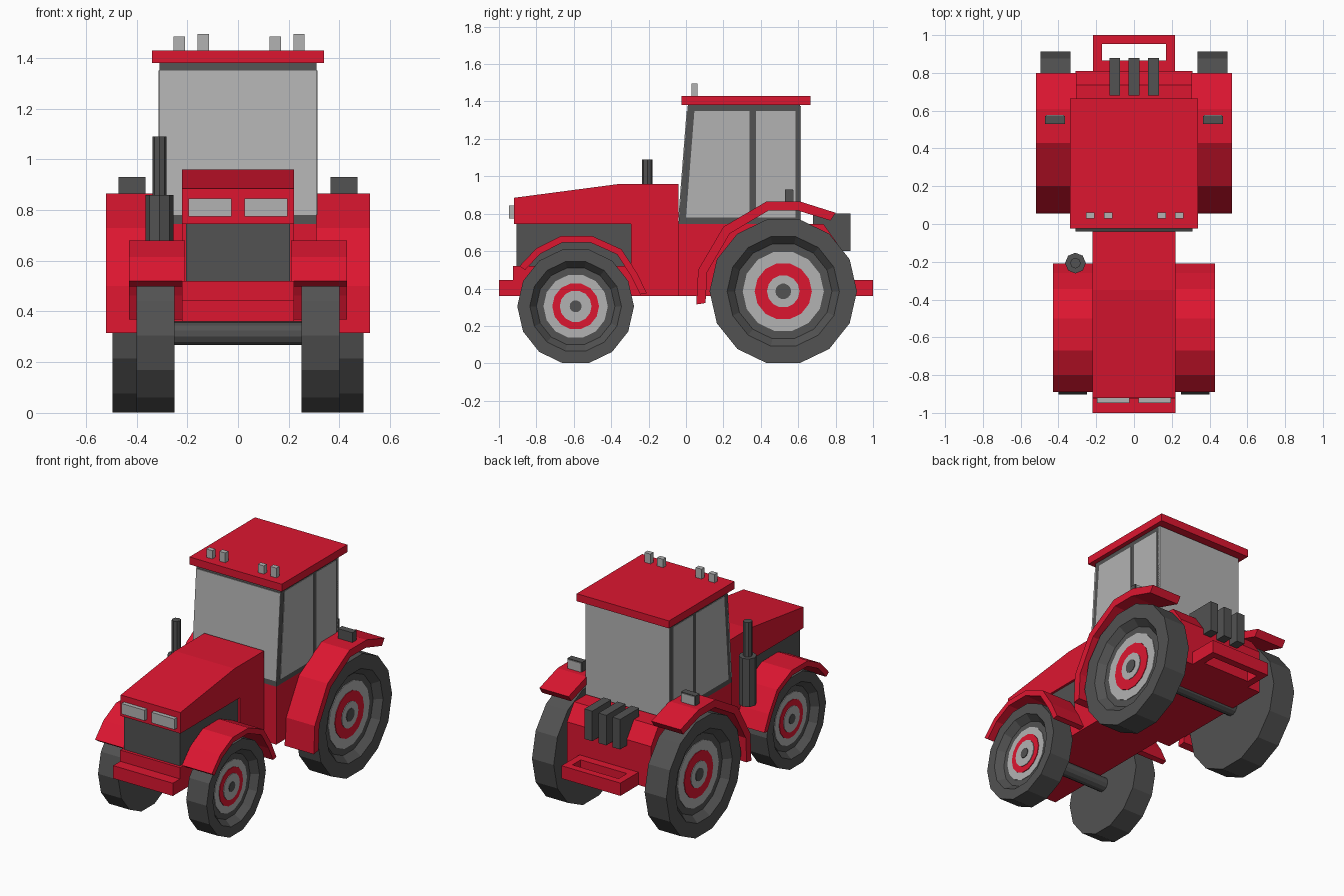
import bpy, bmesh, math
from mathutils import Vector

if "Cube" in bpy.data.objects:
    bpy.data.objects.remove(bpy.data.objects["Cube"])


def material(name, rgb):
    m = bpy.data.materials.new(name)
    m.diffuse_color = (*rgb, 1)
    m.use_nodes = True
    m.node_tree.nodes["Principled BSDF"].inputs["Base Color"].default_value = m.diffuse_color
    return m


RED = material("red_paint", (0.72, 0.008, 0.03))
DARK = material("dark_grey", (0.085, 0.085, 0.085))
LIGHT = material("light_grey", (0.45, 0.45, 0.45))


def finish(name, bm, mat, mirror=False):
    bmesh.ops.recalc_face_normals(bm, faces=bm.faces)
    me = bpy.data.meshes.new(name)
    bm.to_mesh(me)
    bm.free()
    me.materials.append(mat)
    ob = bpy.data.objects.new(name, me)
    bpy.context.collection.objects.link(ob)
    if mirror:
        mod = ob.modifiers.new("mirror", 'MIRROR')
        mod.use_mirror_merge = False
    return ob


def prism(name, pts, x0, x1, mat, mirror=False):
    """Side profile of (y, z) points extruded from x0 to x1."""
    bm = bmesh.new()
    face = bm.faces.new([bm.verts.new((x0, y, z)) for y, z in pts])
    ext = bmesh.ops.extrude_face_region(bm, geom=[face])
    verts = [v for v in ext["geom"] if isinstance(v, bmesh.types.BMVert)]
    bmesh.ops.translate(bm, verts=verts, vec=(x1 - x0, 0, 0))
    return finish(name, bm, mat, mirror)


def box(name, x, y, z, mat, mirror=False):
    return prism(name, [(y[0], z[0]), (y[1], z[0]), (y[1], z[1]), (y[0], z[1])],
                 x[0], x[1], mat, mirror)


def lathe(name, profile, cy, cz, n, mat, mirror=True):
    """Turn (x, radius) points around an axle parallel to x."""
    bm = bmesh.new()
    rings = []
    for x, r in profile:
        ring = []
        for i in range(n):
            a = 2 * math.pi * (i + 0.5) / n
            ring.append(bm.verts.new((x, cy + r * math.sin(a), cz - r * math.cos(a))))
        rings.append(ring)
    for a, b in zip(rings, rings[1:]):
        for i in range(n):
            j = (i + 1) % n
            bm.faces.new((a[i], a[j], b[j], b[i]))
    bm.faces.new(rings[0])
    bm.faces.new(rings[-1])
    return finish(name, bm, mat, mirror)


def fender(name, path, centre, t, x0, x1):
    """Bent strip: outer path plus the same path moved towards the wheel."""
    c = Vector(centre)
    inner = [Vector(p) + (c - Vector(p)).normalized() * t for p in path]
    prism(name, list(path) + [tuple(p) for p in reversed(inner)], x0, x1, RED, True)


def wheel(label, cy, cz, xi, xo, R, shoulder, well, rim, ring, disc, hub, n=14):
    xf = xo - 0.045
    lathe(label + "_tyre", [(xi, R), (xo, R), (xo, shoulder), (xf, well), (xf, rim * 0.9)],
          cy, cz, n, DARK)
    for part, r, step, mat in (("rim", rim, 0.004, LIGHT), ("rim_ring", ring, 0.008, RED),
                               ("rim_disc", disc, 0.012, LIGHT), ("hub", hub, 0.016, DARK)):
        lathe(f"{label}_{part}", [(xf - 0.02, r), (xf + step, r)], cy, cz, n, mat)


# Wheels and axles
wheel("front", -0.59, 0.305, 0.25, 0.40, 0.312, 0.245, 0.21, 0.172, 0.125, 0.085, 0.032)
wheel("rear", 0.52, 0.385, 0.335, 0.495, 0.394, 0.30, 0.26, 0.217, 0.153, 0.087, 0.042)
lathe("front_axle", [(-0.30, 0.046), (0.30, 0.046)], -0.59, 0.313, 12, DARK, False)
lathe("rear_axle", [(-0.38, 0.048), (0.38, 0.048)], 0.52, 0.385, 12, DARK, False)

# Hood and chassis as one C-shaped profile
prism("hood_and_chassis", [(-0.92, 0.745), (-0.92, 0.885), (-0.35, 0.96), (-0.04, 0.96),
                           (-0.04, 0.36), (-0.925, 0.36), (-0.925, 0.52), (-0.295, 0.52),
                           (-0.295, 0.745)], -0.22, 0.22, RED)
box("engine_grille", (-0.205, 0.205), (-0.905, -0.29), (0.515, 0.75), DARK)
box("front_bumper", (-0.22, 0.22), (-1.0, -0.92), (0.36, 0.445), RED)
box("headlight", (0.025, 0.195), (-0.947, -0.915), (0.775, 0.845), LIGHT, True)

# Cab base
prism("cab_base", [(-0.04, 0.36), (-0.04, 0.745), (0.735, 0.745), (0.81, 0.64), (0.81, 0.36)],
      -0.31, 0.31, RED)

# Cab frame and glass
W = 0.31
prism("cab_frame", [(-0.04, 0.745), (0.01, 1.385), (0.61, 1.385), (0.61, 0.745)], -W, W, DARK)
prism("front_side_window", [(0.0, 0.78), (0.045, 1.35), (0.34, 1.35), (0.34, 0.78)],
      W - 0.01, W + 0.003, LIGHT, True)
box("rear_side_window", (W - 0.01, W + 0.003), (0.375, 0.585), (0.78, 1.35), LIGHT, True)
prism("windscreen", [(-0.041, 0.78), (0.003, 1.35), (0.013, 1.35), (-0.031, 0.78)], -W, W, LIGHT)
box("rear_window", (-W, W), (0.60, 0.614), (0.75, 1.375), LIGHT)

# Roof with work lamps
box("roof", (-0.34, 0.34), (-0.025, 0.665), (1.38, 1.43), RED)
for i, (x, top) in enumerate(((-0.232, 1.485), (-0.137, 1.495), (0.147, 1.485), (0.24, 1.495))):
    box(f"roof_lamp_{i + 1}", (x - 0.022, x + 0.022), (0.03, 0.062), (1.425, top), LIGHT)

# Fenders
fender("front_fender", [(-0.89, 0.52), (-0.80, 0.615), (-0.67, 0.68), (-0.50, 0.68),
                        (-0.345, 0.61), (-0.26, 0.48), (-0.21, 0.375)],
       (-0.59, 0.305), 0.036, 0.21, 0.43)
fender("rear_fender", [(0.055, 0.315), (0.065, 0.50), (0.20, 0.73), (0.43, 0.865),
                       (0.61, 0.865), (0.80, 0.805)], (0.52, 0.385), 0.05, 0.305, 0.52)
box("fender_lamp", (0.365, 0.472), (0.53, 0.573), (0.85, 0.93), DARK, True)
box("fender_lamp_lens", (0.37, 0.467), (0.57, 0.578), (0.865, 0.925), LIGHT, True)

# Exhaust stack, built upright
bm = bmesh.new()
for z0, z1, r in ((0.54, 0.86, 0.055), (0.85, 1.09, 0.028)):
    new = bmesh.ops.create_cone(bm, cap_ends=True, segments=8, radius1=r, radius2=r,
                                depth=z1 - z0)["verts"]
    bmesh.ops.translate(bm, verts=new, vec=(-0.31, -0.207, (z0 + z1) / 2))
finish("exhaust_stack", bm, DARK)

# Rear lift bars and hitch frame
for i, x in enumerate((-0.102, 0.0, 0.104)):
    box(f"lift_bar_{i + 1}", (x - 0.029, x + 0.029), (0.68, 0.88), (0.60, 0.80), DARK)
box("hitch_side", (0.17, 0.217), (0.80, 1.0), (0.36, 0.445), RED, True)
box("hitch_inner_bar", (-0.17, 0.17), (0.80, 0.865), (0.36, 0.445), RED)
box("hitch_outer_bar", (-0.17, 0.17), (0.952, 1.0), (0.36, 0.445), RED)
